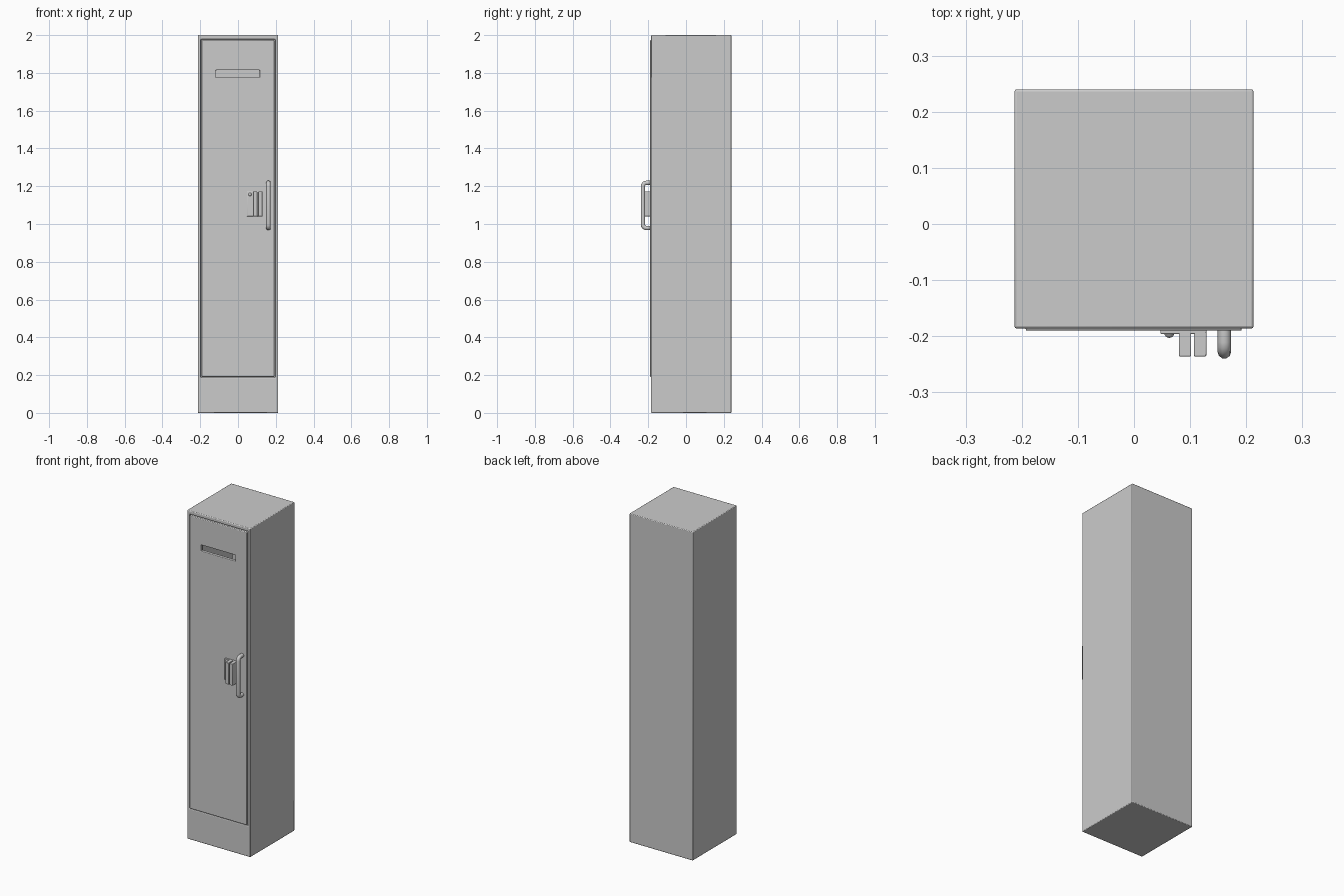
import bpy, math

if "Cube" in bpy.data.objects:
    bpy.data.objects.remove(bpy.data.objects["Cube"])


def shade(obj, angle=35):
    bpy.ops.object.select_all(action='DESELECT')
    obj.select_set(True)
    bpy.context.view_layer.objects.active = obj
    bpy.ops.object.shade_smooth_by_angle(angle=math.radians(angle))


def box(name, lo, hi):
    bpy.ops.mesh.primitive_cube_add(size=1)
    o = bpy.context.object
    o.name = name
    for v in o.data.vertices:
        v.co = [a + (b - a) * (c + 0.5) for a, b, c in zip(lo, hi, v.co)]
    return o


def cut(obj, cutter):
    m = obj.modifiers.new("cut", 'BOOLEAN')
    m.operation, m.solver, m.object = 'DIFFERENCE', 'EXACT', cutter
    bpy.context.view_layer.objects.active = obj
    bpy.ops.object.modifier_apply(modifier=m.name)
    bpy.data.objects.remove(cutter)


def bevel(obj, width, segments=2):
    m = obj.modifiers.new("bevel", 'BEVEL')
    m.width, m.segments, m.limit_method = width, segments, 'ANGLE'
    shade(obj)


# hollow cabinet, open at the front above the plinth
cabinet = box("cabinet", (-0.213, -0.186, 0), (0.213, 0.24, 2))
cut(cabinet, box("cavity", (-0.197, -0.3, 0.187), (0.197, 0.225, 1.978)))
bevel(cabinet, 0.004)

# door with a through vent slot
door = box("door", (-0.193, -0.19, 0.191), (0.192, -0.168, 1.974))
cut(door, box("slot", (-0.118, -0.3, 1.776), (0.115, 0, 1.814)))
bevel(door, 0.003)

# latch plate with two upright hasp bars
bevel(box("latch_plate", (0.047, -0.196, 1.04), (0.129, -0.186, 1.172)), 0.002)
for i, x in enumerate((0.080, 0.107)):
    bevel(box(f"latch_bar_{i + 1}", (x, -0.236, 1.04), (x + 0.022, -0.19, 1.172)), 0.002)

# small rivet on the plate
bpy.ops.mesh.primitive_uv_sphere_add(segments=16, ring_count=8, radius=0.009,
                                     location=(0.063, -0.194, 1.156))
bpy.context.object.name = "rivet"
shade(bpy.context.object)

# pull handle: round rod swept along a path with rounded corners
R, FRONT, BOTTOM, TOP = 0.018, -0.228, 0.979, 1.218
path = [(-0.185, BOTTOM)]
for cz, start in ((BOTTOM + R, -90), (TOP - R, 180)):
    for k in range(5):
        a = math.radians(start - 22.5 * k)
        path.append((FRONT + R + R * math.cos(a), cz + R * math.sin(a)))
path.append((-0.185, TOP))
curve = bpy.data.curves.new("handle", 'CURVE')
curve.dimensions = '3D'
curve.bevel_depth, curve.bevel_resolution = 0.012, 3
curve.use_fill_caps = True
spline = curve.splines.new('POLY')
spline.points.add(len(path) - 1)
for p, (y, z) in zip(spline.points, path):
    p.co = (0.161, y, z, 1)
handle = bpy.data.objects.new("handle", curve)
bpy.context.collection.objects.link(handle)
